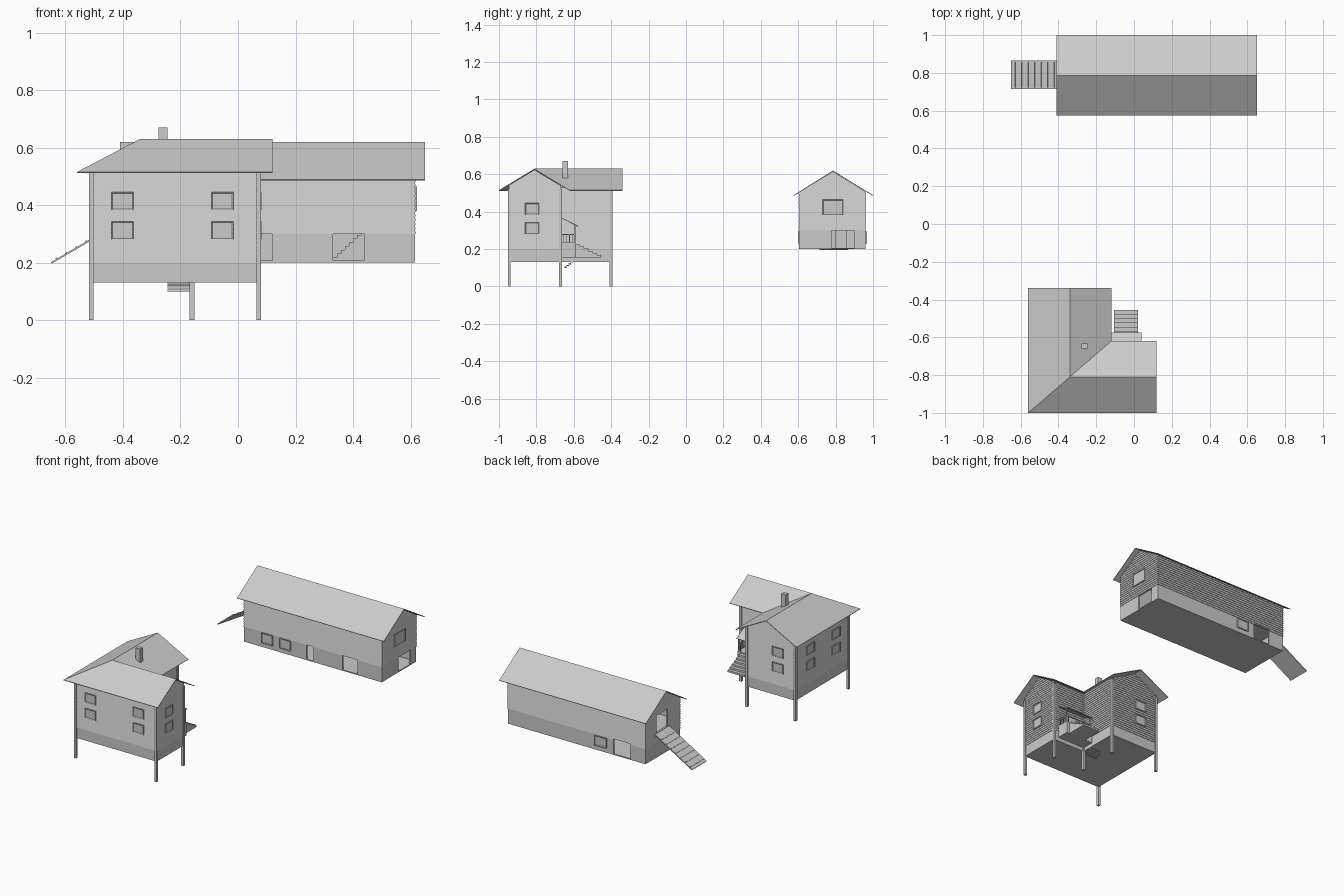
import bpy, bmesh
from math import atan2, hypot
from mathutils import Vector

if "Cube" in bpy.data.objects:
    bpy.data.objects.remove(bpy.data.objects["Cube"])


def finish(name, bm):
    bmesh.ops.recalc_face_normals(bm, faces=bm.faces)
    me = bpy.data.meshes.new(name)
    bm.to_mesh(me)
    bm.free()
    ob = bpy.data.objects.new(name, me)
    bpy.context.scene.collection.objects.link(ob)
    return ob


def add_box(bm, x0, x1, y0, y1, z0, z1):
    vs = bmesh.ops.create_cube(bm, size=1)["verts"]
    for v in vs:
        v.co = Vector((x1 if v.co.x > 0 else x0, y1 if v.co.y > 0 else y0, z1 if v.co.z > 0 else z0))
    return vs


def boxes(name, items):
    bm = bmesh.new()
    for b in items:
        add_box(bm, *b)
    return finish(name, bm)


def walls(name, x0, x1, y0, y1, z0, band, top, planes, row=0.015, lap=0.003):
    """Smooth base band, overlapping boards above, trimmed by the roof planes."""
    levels = [(z0, 0), (band, 0)]
    z = band
    while row and z < top:
        levels += [(z, lap), (z + row, 0)]
        z += row
    if not row:
        levels.append((top, 0))
    bm = bmesh.new()
    rings = []
    for z, o in levels:
        pts = [(x0 - o, y0 - o), (x1 + o, y0 - o), (x1 + o, y1 + o), (x0 - o, y1 + o)]
        if rings and o == 0 and z == rings[-1][0].co.z:
            continue
        rings.append([bm.verts.new((x, y, z)) for x, y in pts])
    for a, b in zip(rings, rings[1:]):
        for i in range(4):
            j = (i + 1) % 4
            bm.faces.new((a[i], a[j], b[j], b[i]))
    bm.faces.new(rings[0][::-1])
    bm.faces.new(rings[-1])
    for co, no in planes:
        geom = bm.verts[:] + bm.edges[:] + bm.faces[:]
        bmesh.ops.bisect_plane(bm, geom=geom, dist=1e-6, plane_co=co, plane_no=no, clear_outer=True)
        bmesh.ops.holes_fill(bm, edges=[e for e in bm.edges if e.is_boundary], sides=0)
    return finish(name, bm)


def roof(name, verts, faces):
    bm = bmesh.new()
    vs = [bm.verts.new(v) for v in verts]
    for f in faces:
        bm.faces.new([vs[i] for i in f])
    ob = finish(name, bm)
    if ob.data.polygons[0].normal.z < 0:
        ob.data.flip_normals()
    m = ob.modifiers.new("thickness", 'SOLIDIFY')
    m.thickness = 0.004
    m.offset = -1
    return ob


def window(name, side, at, u0, u1, z0, z1, d=0.007):
    """Framed window with a recessed pane; side is the facing direction."""
    bm = bmesh.new()
    s = 1 if side[0] == '+' else -1
    a, b = sorted((at - s * 0.004, at + s * d))
    if side[1] == 'x':
        add_box(bm, a, b, u0, u1, z0, z1)
        n = Vector((s, 0, 0))
    else:
        add_box(bm, u0, u1, a, b, z0, z1)
        n = Vector((0, s, 0))
    bmesh.ops.recalc_face_normals(bm, faces=bm.faces)
    f = [f for f in bm.faces if f.normal.dot(n) > 0.9]
    bmesh.ops.inset_region(bm, faces=f, thickness=0.006, depth=0)
    bmesh.ops.translate(bm, verts=f[0].verts[:], vec=n * -0.003)
    return finish(name, bm)


# ---- raised L-shaped house ----
g = 0.006
ky, kx = 0.115 / 0.19, 0.115 / 0.22
front = ((0, -1.0, 0.515 - g), (0, -ky, 1))
back = ((0, -0.62, 0.515 - g), (0, ky, 1))
left = ((-0.56, 0, 0.515 - g), (-kx, 0, 1))
right = ((-0.12, 0, 0.515 - g), (kx, 0, 1))
walls("house_front_wing", -0.51, 0.075, -0.945, -0.67, 0.13, 0.20, 0.66, [front, back, left])
walls("house_back_wing", -0.51, -0.16, -0.672, -0.40, 0.13, 0.20, 0.66, [left, right])
roof("house_roof",
     [(-.56, -1, .515), (.12, -1, .515), (.12, -.81, .63), (.12, -.62, .515), (-.12, -.62, .515),
      (-.12, -.34, .515), (-.34, -.34, .63), (-.56, -.34, .515), (-.34, -.81, .63)],
     [(0, 1, 2, 8), (8, 2, 3, 4), (8, 4, 5, 6), (0, 8, 6, 7)])
boxes("house_posts", [(x - .008, x + .008, y - .008, y + .008, 0, .52) for x, y in
      [(-.51, -.945), (.072, -.945), (.072, -.67), (-.16, -.67), (-.16, -.40), (-.51, -.40)]])
boxes("chimney", [(-.277, -.245, -.66, -.632, .56, .67)])
for z0, z1 in ((0.28, 0.343), (0.382, 0.445)):
    for u in (-0.44, -0.093):
        window("house_front_window", "-y", -0.945, u, u + 0.077, z0, z1)
    for u in (-0.855, -0.59):
        window("house_left_window", "-x", -0.51, u, u + 0.08, z0, z1)
    window("house_right_window", "+x", 0.075, -0.86, -0.785, z0, z1)
    window("house_back_window", "+y", -0.40, -0.425, -0.345, z0, z1)

# ---- porch in the inner corner, stairs and canopy ----
steps = 6
boxes("porch_deck", [(-.16, .04, -.67, -.59, .155, .235)])
boxes("porch_stairs", [(-.105, .02, -.59 + i * .0225, -.59 + (i + 1) * .0225, .155, .225 - i * .0115)
                       for i in range(steps)])
rail = [(-.15, .04, -.597, -.592, .275, .281), (.035, .04, -.665, -.592, .275, .281)]
rail += [(.035, .04, y, y + .004, .235, .276) for y in (-.655, -.64, -.625, -.61)]
rail += [(x, x + .004, -.597, -.592, .235, .276) for x in (-.15, -.135, -.12, .022)]
rail += [(x, x + .006, -.598, -.592, .235, .335) for x in (-.155, .034)]
boxes("porch_railing", rail)
roof("porch_canopy", [(-.16, -.668, .37), (.04, -.668, .37), (.04, -.575, .323), (-.16, -.575, .323)],
     [(0, 3, 2, 1)])
boxes("porch_door", [(-.09, -.01, -.672, -.662, .235, .335)])
boxes("cellar_steps", [(-.245, -.16, -.65 + i * .011, -.636 + i * .011, .10 + i * .009, .107 + i * .009)
                       for i in range(4)])

# ---- long barn ----
kb = (0.62 - 0.49) / 0.21


def slopes(drop):
    return [((0, .575, .49 - drop), (0, -kb, 1)), ((0, .997, .49 - drop), (0, kb, 1))]


barn = walls("barn_walls", -.38, .615, .605, .96, .20, .30, .65, slopes(.006))
cutters = [walls("barn_inside_cutter", -.37, .605, .615, .95, .206, .30, .65, slopes(.018), row=0),
           boxes("barn_door_cutter", [(.07, .12, .59, .63, .207, .30), (.33, .44, .59, .63, .207, .30),
                                      (.59, .63, .778, .90, .207, .30), (-.40, -.36, .735, .85, .362, .475),
                                      (-.27, -.15, .94, .98, .207, .305)])]
for c in cutters:
    c.hide_render = True
    c.hide_set(True)
    m = barn.modifiers.new("openings", 'BOOLEAN')
    m.operation = 'DIFFERENCE'
    m.solver = 'EXACT'
    m.object = c
roof("barn_roof", [(-.41, .575, .488), (.65, .575, .488), (.65, .786, .62), (-.41, .786, .62),
                   (.65, 1, .488), (-.41, 1, .488)], [(0, 1, 2, 3), (3, 2, 4, 5)])
for u in (-.25, -.12):
    window("barn_front_window", "-y", .605, u, u + .08, .23, .295)
window("barn_back_window", "+y", .96, -.10, -.015, .23, .295)
window("barn_gable_window", "+x", .615, .73, .84, .38, .465)
boxes("barn_loft_floor", [(-.372, .33, .613, .952, .350, .358)])
boxes("barn_inner_stairs", [(.33 + i * .014, .346 + i * .014, .80, .86, .206, .218 + i * .013)
                            for i in range(8)])

# ---- ramp with cleats up to the loft door ----
dx, dz = 0.27, 0.158
length = hypot(dx, dz)
ramp = boxes("ramp", [(0, length, .715, .865, 0, .006)] +
             [(t, t + .006, .722, .858, .005, .009) for t in [.02 + .04 * i for i in range(7)]])
ramp.location = (-.648, 0, .196)
ramp.rotation_euler = (0, -atan2(dz, dx), 0)
